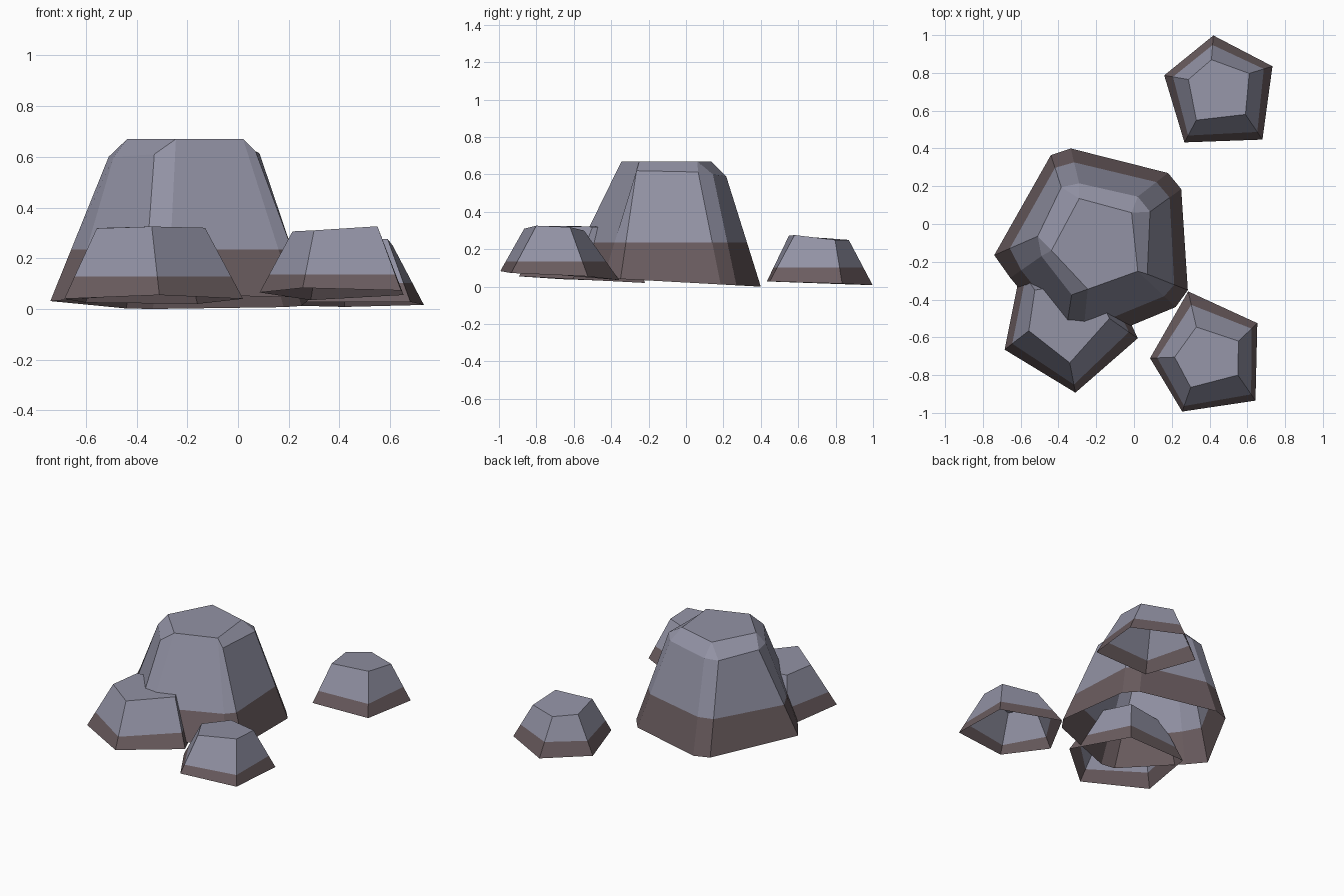
import bpy, bmesh

if "Cube" in bpy.data.objects:
    bpy.data.objects.remove(bpy.data.objects["Cube"])


def flat(name, rgb):
    m = bpy.data.materials.new(name)
    m.diffuse_color = (*rgb, 1)
    m.use_nodes = True
    m.node_tree.nodes["Principled BSDF"].inputs["Base Color"].default_value = m.diffuse_color
    return m


STONE = flat("stone_grey", (0.29, 0.29, 0.375))
DIRT = flat("dirt_brown", (0.145, 0.108, 0.115))


def finish(name, bm, band):
    """Merge, cut the dirt band at a height and colour by height."""
    bmesh.ops.remove_doubles(bm, verts=bm.verts[:], dist=0.0005)
    bmesh.ops.recalc_face_normals(bm, faces=bm.faces[:])
    top = max(bm.faces, key=lambda f: f.calc_center_median().z)
    if top.normal.z < 0:
        bmesh.ops.reverse_faces(bm, faces=bm.faces[:])
    bmesh.ops.bisect_plane(bm, geom=bm.verts[:] + bm.edges[:] + bm.faces[:],
                           plane_co=(0, 0, band), plane_no=(0, 0, 1))
    for f in bm.faces:
        f.material_index = int(f.calc_center_median().z < band)
    me = bpy.data.meshes.new(name)
    bm.to_mesh(me)
    bm.free()
    me.materials.append(STONE)
    me.materials.append(DIRT)
    bpy.context.collection.objects.link(bpy.data.objects.new(name, me))


def ring_faces(bm, low, high):
    n = len(low)
    for i in range(n):
        j = (i + 1) % n
        bm.faces.new((low[i], low[j], high[j], high[i]))


def small_rock(name, base, top, band):
    """Open-bottomed five-sided tapered stone."""
    bm = bmesh.new()
    lo = [bm.verts.new(p) for p in base]
    hi = [bm.verts.new(p) for p in top]
    ring_faces(bm, lo, hi)
    bm.faces.new(hi)
    finish(name, bm, band)


# Large rock: each corner has two base points, two shoulder points, one top point
H = 0.67
corners = [
    ((-.74, -.165), (-.655, -.285), (-.51, -.065, .60), (-.49, -.17, .60), (-.437, -.14)),
    ((-.37, -.63), (-.275, -.645), (-.33, -.375, .61), (-.245, -.345, H), (-.245, -.345)),
    ((.22, -.44), (.285, -.35), (.02, -.25, H), (.07, -.265, .62), (.02, -.25)),
    ((.25, .185), (.18, .27), (.085, .065, .613), (.02, .145, .60), (-.013, .06)),
    ((-.335, .40), (-.44, .365), (-.29, .215, .59), (-.385, .195, .59), (-.29, .135)),
]
bm = bmesh.new()
base, shoulder, top = [], [], []
for a, b, c, d, t in corners:
    base += [bm.verts.new((x, y, .022 - .055 * y)) for x, y in (a, b)]
    shoulder += [bm.verts.new(c), bm.verts.new(d)]
    top.append(bm.verts.new((*t, H)))
ring_faces(bm, base, shoulder)
for i in range(5):
    j = (i + 1) % 5
    bm.faces.new((shoulder[2 * i], shoulder[2 * i + 1], top[i]))
    bm.faces.new((shoulder[2 * i + 1], shoulder[2 * j], top[j], top[i]))
bm.faces.new(top)
finish("large_rock", bm, 0.235)

# Three small rocks around it
small_rock("front_left_rock",
           [(-.685, -.665, .04), (-.31, -.893, .055), (.02, -.605, .04),
            (-.16, -.22, .02), (-.60, -.24, .025)],
           [(-.557, -.565, .318), (-.34, -.735, .325), (-.13, -.50, .32),
            (-.23, -.30, .32), (-.525, -.35, .32)], 0.128)
small_rock("front_right_rock",
           [(.085, -.71, .065), (.255, -.993, .083), (.643, -.935, .073),
            (.653, -.525, .055), (.287, -.357, .035)],
           [(.215, -.705, .306), (.30, -.865, .31), (.55, -.80, .326),
            (.553, -.62, .318), (.33, -.545, .30)], 0.135)
small_rock("back_right_rock",
           [(.16, .787, .015), (.267, .432, .028), (.68, .447, .028),
            (.733, .835, .016), (.42, .998, .008)],
           [(.288, .765, .258), (.33, .55, .272), (.59, .58, .276),
            (.61, .797, .25), (.41, .87, .25)], 0.103)
